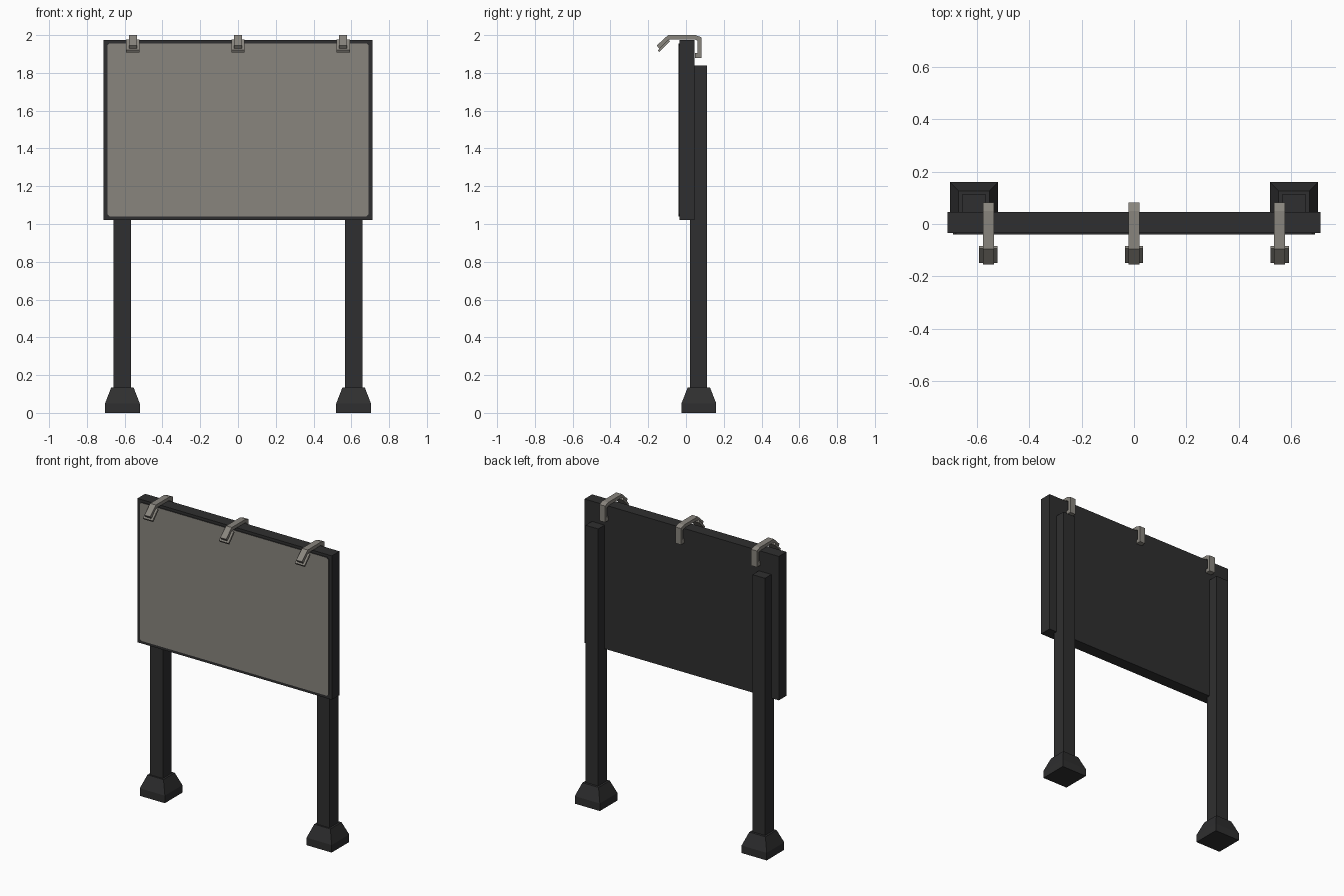
import bpy, bmesh

if "Cube" in bpy.data.objects:
    bpy.data.objects.remove(bpy.data.objects["Cube"])


def material(name, rgb):
    m = bpy.data.materials.new(name)
    m.diffuse_color = (*rgb, 1)
    m.use_nodes = True
    m.node_tree.nodes["Principled BSDF"].inputs["Base Color"].default_value = m.diffuse_color
    return m


DARK = material("charcoal metal", (0.028, 0.028, 0.029))
GREY = material("warm grey panel", (0.25, 0.235, 0.208))
LAMP = material("warm grey lamp", (0.25, 0.235, 0.208))


def finish(name, bm, *mats):
    bmesh.ops.recalc_face_normals(bm, faces=bm.faces[:])
    me = bpy.data.meshes.new(name)
    bm.to_mesh(me)
    bm.free()
    for m in mats:
        me.materials.append(m)
    ob = bpy.data.objects.new(name, me)
    bpy.context.collection.objects.link(ob)
    return ob


def stack(name, cx, cy, rings, mat):
    """Square column through (half size, z) rings."""
    bm = bmesh.new()
    loops = []
    for h, z in rings:
        loops.append([bm.verts.new((cx + sx * h, cy + sy * h, z))
                      for sx, sy in ((-1, -1), (1, -1), (1, 1), (-1, 1))])
    for a, b in zip(loops, loops[1:]):
        for i in range(4):
            j = (i + 1) % 4
            bm.faces.new((a[i], a[j], b[j], b[i]))
    bm.faces.new(loops[0])
    bm.faces.new(loops[-1])
    return finish(name, bm, mat)


def prism(bm, points, direction):
    """Extrude a closed polygon along a direction."""
    f = bm.faces.new([bm.verts.new(p) for p in points])
    r = bmesh.ops.extrude_face_region(bm, geom=[f])
    vs = [v for v in r["geom"] if isinstance(v, bmesh.types.BMVert)]
    bmesh.ops.translate(bm, verts=vs, vec=direction)


# Display board
bm = bmesh.new()
w, z0, z1 = 0.713, 1.02, 1.974
prism(bm, [(-w, -0.035, z0), (w, -0.035, z0), (w, -0.035, z1), (-w, -0.035, z1)], (0, 0.08, 0))
finish("board", bm, DARK)

# Raised front panel with clipped corners: grey face, dark rim
bm = bmesh.new()
w, z0, z1, c = 0.692, 1.04, 1.956, 0.012
prism(bm, [(-w + c, -0.041, z0), (w - c, -0.041, z0), (w, -0.041, z0 + c), (w, -0.041, z1 - c),
           (w - c, -0.041, z1), (-w + c, -0.041, z1), (-w, -0.041, z1 - c), (-w, -0.041, z0 + c)],
      (0, 0.008, 0))
panel = finish("front_panel", bm, DARK, GREY)
for p in panel.data.polygons:
    p.material_index = 1 if p.normal.y < -0.9 else 0

# Posts and tapered feet
for side, s in (("left", -1), ("right", 1)):
    stack(side + "_post", s * 0.612, 0.066, [(0.046, 0.1), (0.046, 1.84)], DARK)
    stack(side + "_foot", s * 0.612, 0.068, [(0.092, 0), (0.092, 0.05), (0.059, 0.135)], DARK)

# Hooked lamp arms over the top edge, each with a tilted lamp head
ARM = [(-0.155, 1.945), (-0.095, 2.0), (0.05, 2.0), (0.082, 1.988), (0.082, 1.88), (0.047, 1.88),
       (0.047, 1.905), (0.06, 1.905), (0.06, 1.97), (0.044, 1.978), (-0.085, 1.978), (-0.142, 1.928)]
HEAD = [(-0.142, 1.909), (-0.149, 1.92), (-0.094, 1.978), (-0.085, 1.968)]
for label, x in (("left", -0.557), ("middle", 0), ("right", 0.557)):
    for part, prof, h in (("arm", ARM, 0.021), ("head", HEAD, 0.035)):
        bm = bmesh.new()
        prism(bm, [(x - h, y, z) for y, z in prof], (2 * h, 0, 0))
        finish(f"{label}_lamp_{part}", bm, LAMP)
